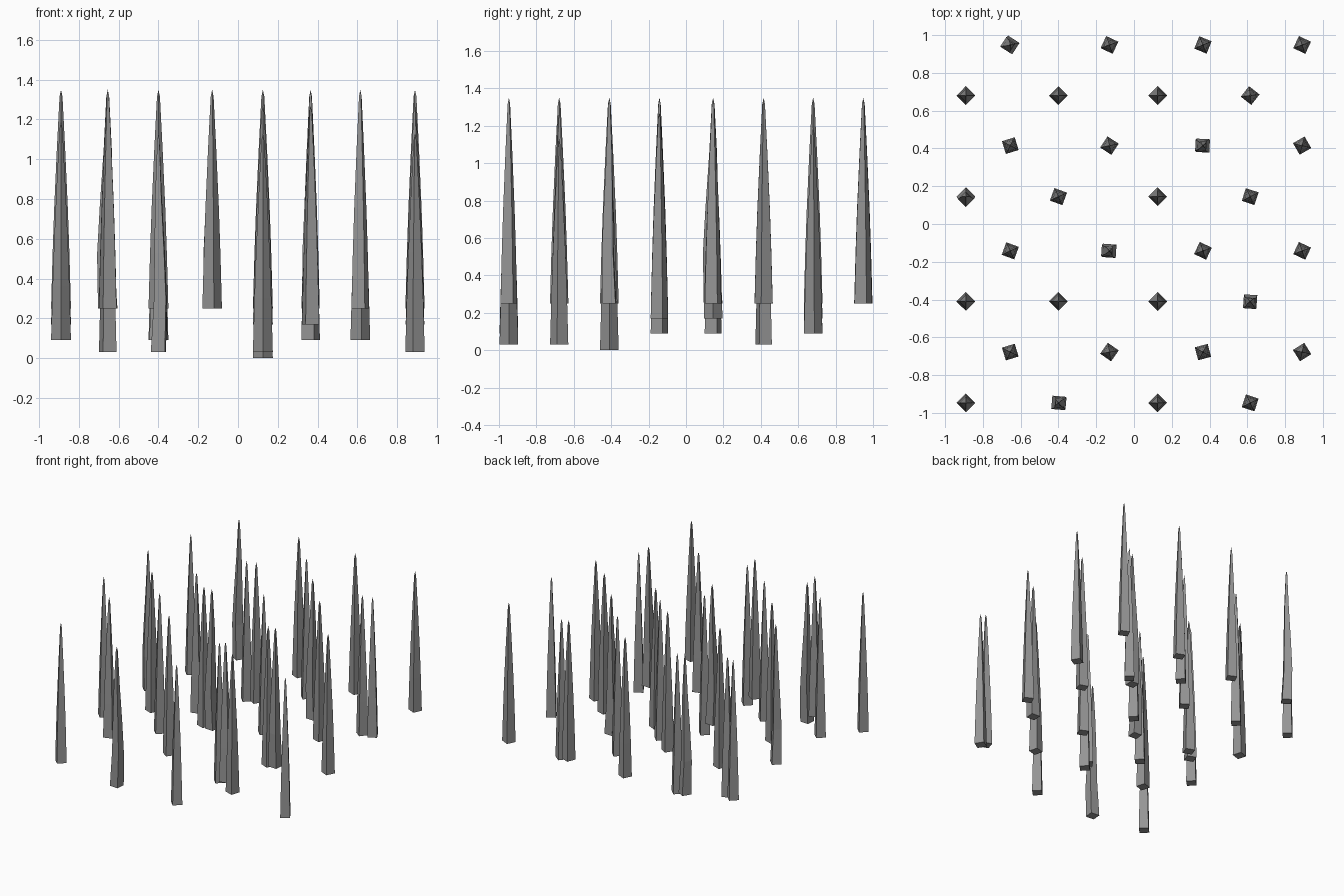
import bpy, bmesh, math
from mathutils import Vector

if "Cube" in bpy.data.objects:
    bpy.data.objects.remove(bpy.data.objects["Cube"])

steel = bpy.data.materials.new("dull_grey")
steel.diffuse_color = (0.30, 0.30, 0.30, 1.0)
steel.use_nodes = True
steel.node_tree.nodes["Principled BSDF"].inputs["Base Color"].default_value = steel.diffuse_color

# spike outline: height above the base, corner radius
PROFILE = [(0.0, 0.050), (0.27, 0.0425), (0.50, 0.0345), (0.80, 0.021), (1.065, 0.0075)]
TIP = 1.10

# staggered field: two alternating sets of columns
COLS = [(-0.89, -0.40, 0.125, 0.615), (-0.655, -0.13, 0.365, 0.89)]
ROWS = (-0.947, -0.678, -0.41, -0.142, 0.145, 0.415, 0.68, 0.948)

# base height of every spike, front row first
BASE = [
    (0.09, 0.03, 0.03, 0.25),
    (0.25, 0.25, 0.17, 0.03),
    (0.25, 0.25, 0.00, 0.25),
    (0.25, 0.25, 0.09, 0.17),
    (0.25, 0.09, 0.17, 0.25),
    (0.03, 0.25, 0.25, 0.25),
    (0.17, 0.09, 0.25, 0.09),
    (0.25, 0.25, 0.25, 0.25),
]

# turn of the square section, degrees
YAW = [
    (45, -5, 45, -18),
    (17, -35, 15, 32),
    (45, 45, 45, -4),
    (-20, -4, -25, -25),
    (45, -20, 45, -18),
    (17, -33, -3, 30),
    (45, 45, 45, -38),
    (-33, -25, -22, -25),
]

# spikes with a swollen lower flank: (row, column) -> sideways shift
SWOLLEN = {
    (7, 0): (-0.012, 0.0),
    (3, 1): (-0.012, 0.0),
    (0, 1): (0.010, 0.0),
    (5, 2): (-0.010, 0.0),
    (2, 3): (0.0, -0.008),
    (4, 0): (0.0, -0.012),
}


def make_spike(name, x, y, z, yaw, shift):
    bm = bmesh.new()
    rings = []
    for h, r in PROFILE:
        # the shift only affects the lower middle of the shaft
        k = 1.0 if h == 0.27 else 0.6 if h == 0.50 else 0.0
        ring = []
        for i in range(4):
            a = math.radians(yaw + 45 + 90 * i)
            ring.append(bm.verts.new(Vector((r * math.cos(a) + k * shift[0],
                                             r * math.sin(a) + k * shift[1], h))))
        rings.append(ring)
    bm.faces.new(rings[0][::-1])
    for lo, hi in zip(rings, rings[1:]):
        for i in range(4):
            j = (i + 1) % 4
            bm.faces.new((lo[i], lo[j], hi[j], hi[i]))
    tip = bm.verts.new((0, 0, TIP))
    for i in range(4):
        bm.faces.new((rings[-1][i], rings[-1][(i + 1) % 4], tip))
    mesh = bpy.data.meshes.new(name)
    bm.to_mesh(mesh)
    bm.free()
    mesh.materials.append(steel)
    obj = bpy.data.objects.new(name, mesh)
    obj.location = (x, y, z)
    bpy.context.collection.objects.link(obj)


# the field of spikes
for r, y in enumerate(ROWS):
    for c, x in enumerate(COLS[r % 2]):
        make_spike(f"spike_{r + 1}_{c + 1}", x, y, BASE[r][c], YAW[r][c],
                   SWOLLEN.get((r, c), (0.0, 0.0)))
